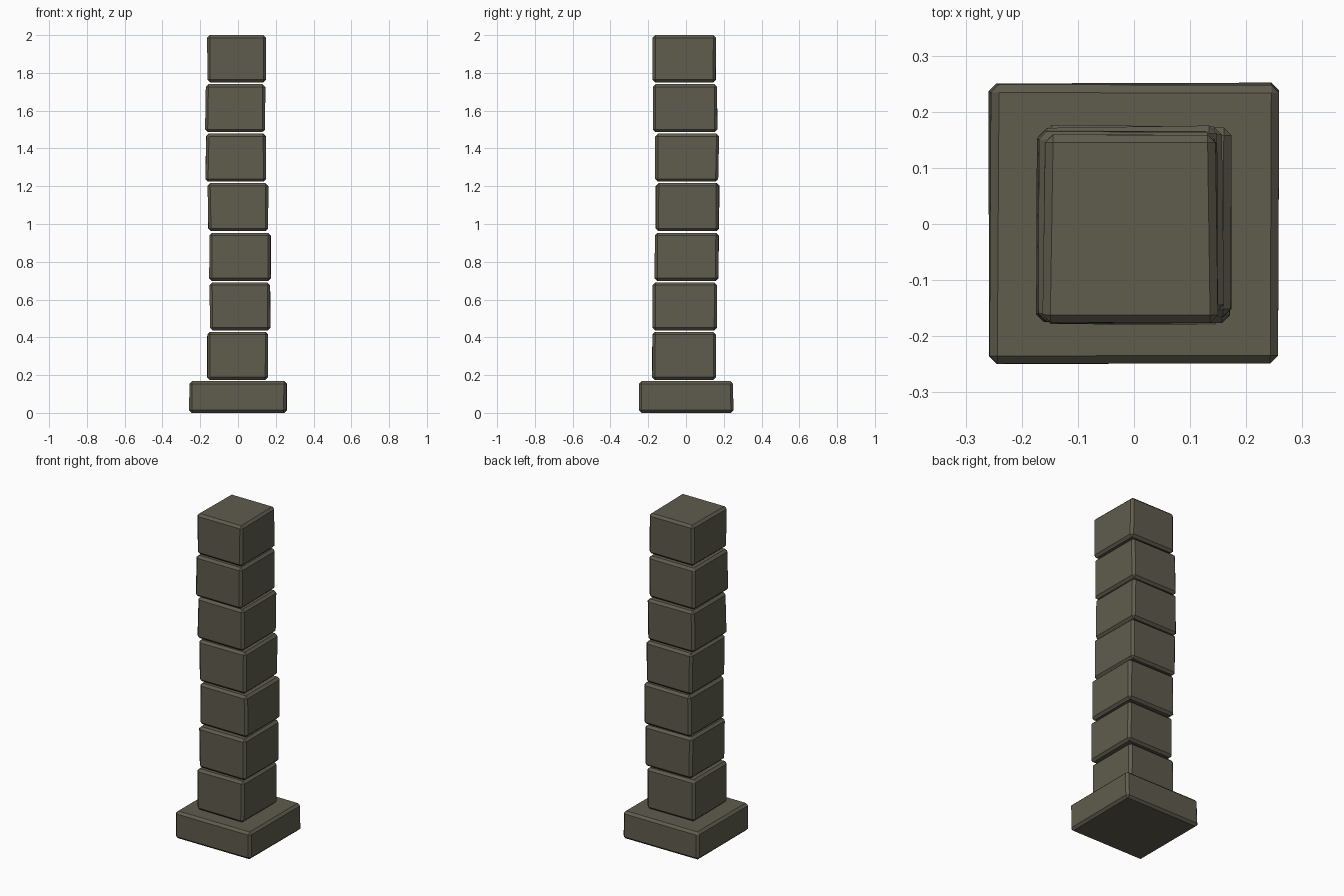
import bpy, bmesh, random
from mathutils import Vector

if "Cube" in bpy.data.objects:
    bpy.data.objects.remove(bpy.data.objects["Cube"])

random.seed(4)

stone = bpy.data.materials.new("grey_brown_stone")
stone.diffuse_color = (0.115, 0.107, 0.075, 1)
stone.use_nodes = True
stone.node_tree.nodes["Principled BSDF"].inputs["Base Color"].default_value = stone.diffuse_color


def stone_block(name, x0, x1, y0, y1, z0, z1, bevel=0.014, wobble=0.006):
    """Slightly irregular box with chamfered edges."""
    lo, hi = Vector((x0, y0, z0)), Vector((x1, y1, z1))
    mid = (lo + hi) / 2
    bm = bmesh.new()
    bmesh.ops.create_cube(bm, size=1)
    for v in bm.verts:
        p = mid + v.co * (hi - lo)
        # pull corners inwards a little, sideways only, so stones stay level
        for i in range(2):
            p[i] += (-1 if p[i] > mid[i] else 1) * random.uniform(0, wobble)
        v.co = p
    bmesh.ops.bevel(bm, geom=bm.edges[:], offset=bevel, segments=1,
                    profile=0.5, affect='EDGES', clamp_overlap=True)
    bmesh.ops.recalc_face_normals(bm, faces=bm.faces[:])
    mesh = bpy.data.meshes.new(name)
    bm.to_mesh(mesh)
    bm.free()
    mesh.materials.append(stone)
    obj = bpy.data.objects.new(name, mesh)
    bpy.context.collection.objects.link(obj)
    return obj


# Wide plinth
stone_block("base_slab", -0.26, 0.26, -0.25, 0.253, 0, 0.168)

# Stacked shaft stones, each nudged sideways: x min, x max, y min, y max, z min, z max
shaft = [
    (-0.167, 0.163, -0.180, 0.160, 0.175, 0.428),
    (-0.154, 0.174, -0.179, 0.165, 0.437, 0.690),
    (-0.153, 0.176, -0.167, 0.175, 0.699, 0.953),
    (-0.162, 0.161, -0.162, 0.179, 0.962, 1.216),
    (-0.173, 0.150, -0.164, 0.176, 1.224, 1.478),
    (-0.175, 0.145, -0.176, 0.167, 1.487, 1.740),
    (-0.164, 0.150, -0.179, 0.162, 1.750, 2.000),
]
for n, box in enumerate(shaft, 1):
    stone_block(f"shaft_stone_{n}", *box)
